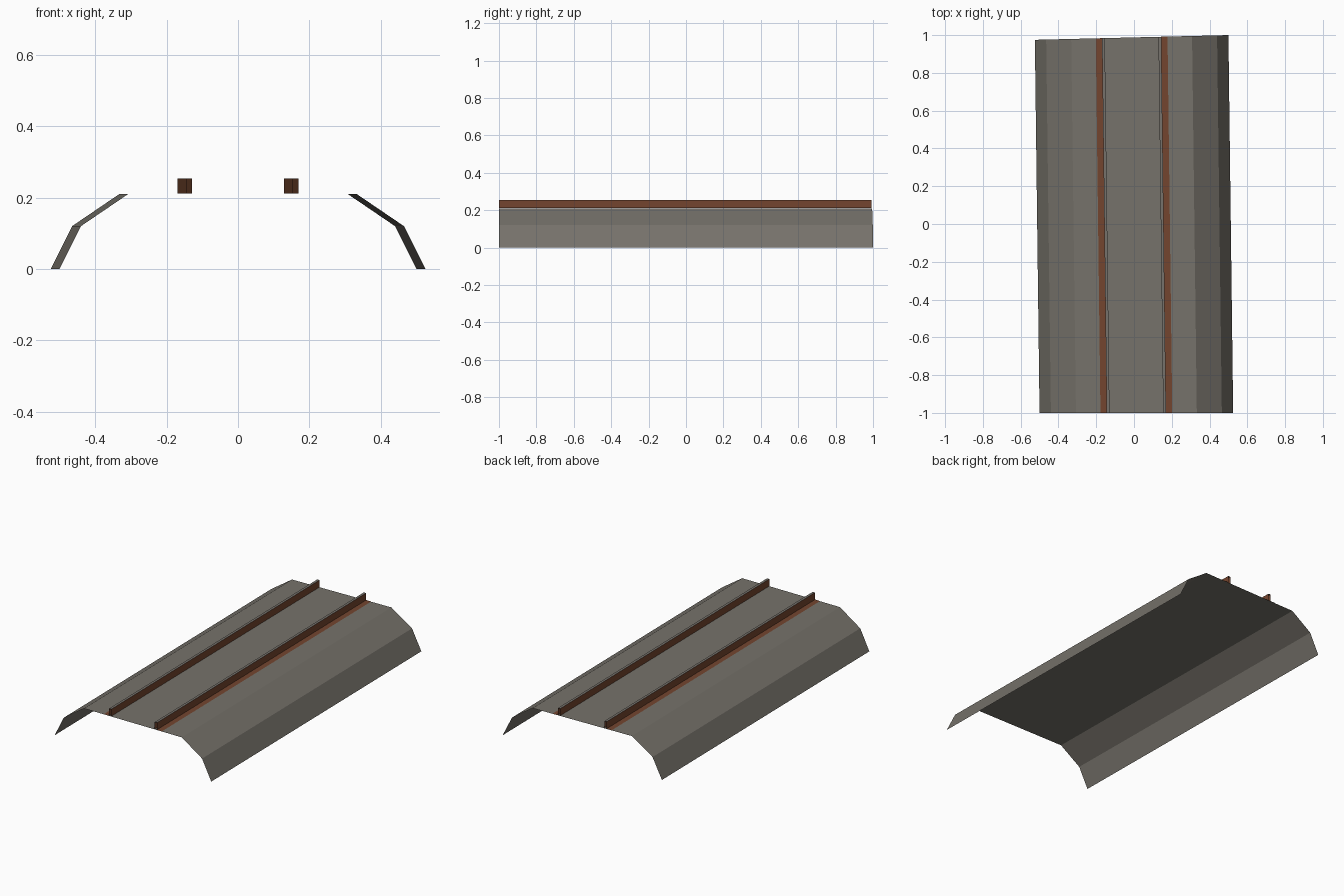
import bpy, bmesh, math

if "Cube" in bpy.data.objects:
    bpy.data.objects.remove(bpy.data.objects["Cube"])

# Track section: the front end is square, the back end is turned slightly left
ANGLE = math.radians(1.4)
FRONT = (0.0125, -1.0)
BACK = (-0.0125, 0.9875)


def material(name, rgb):
    m = bpy.data.materials.new(name)
    m.diffuse_color = (*rgb, 1)
    m.use_nodes = True
    m.node_tree.nodes["Principled BSDF"].inputs["Base Color"].default_value = m.diffuse_color
    return m


gravel = material("gravel grey", (0.180, 0.168, 0.145))
steel = material("rail top grey", (0.180, 0.168, 0.150))
rust = material("rust brown", (0.175, 0.060, 0.028))


def sweep(name, profile, mats):
    """Sweep an open (offset, height) profile from front end to back end, one material per strip."""
    bm = bmesh.new()
    c, s = math.cos(ANGLE), math.sin(ANGLE)
    front = [bm.verts.new((FRONT[0] + h, FRONT[1], z)) for h, z in profile]
    back = [bm.verts.new((BACK[0] + h * c, BACK[1] + h * s, z)) for h, z in profile]
    used = list(dict.fromkeys(mats))
    for i, m in enumerate(mats):
        f = bm.faces.new((front[i], front[i + 1], back[i + 1], back[i]))
        f.material_index = used.index(m)
    me = bpy.data.meshes.new(name)
    bm.to_mesh(me)
    bm.free()
    for m in used:
        me.materials.append(m)
    ob = bpy.data.objects.new(name, me)
    bpy.context.collection.objects.link(ob)
    return ob


# Ballast bed: open sheet with two-step shoulders
half = [(0.5125, 0.0), (0.4525, 0.12), (0.32, 0.21)]
bed = [(-x, z) for x, z in half] + half[::-1]
sweep("ballast_bed", bed, [gravel] * 5)

# Rails: inner wall, top, outer wall and a flat rusty foot on the outside
INNER, OUTER, FOOT = 0.142, 0.157, 0.19
rail = [(INNER, 0.2115), (INNER, 0.253), (OUTER, 0.253), (OUTER, 0.2115), (FOOT, 0.2115)]
strips = [rust, steel, rust, rust]
sweep("right_rail", rail, strips)
sweep("left_rail", [(-x, z) for x, z in rail[::-1]], strips[::-1])
